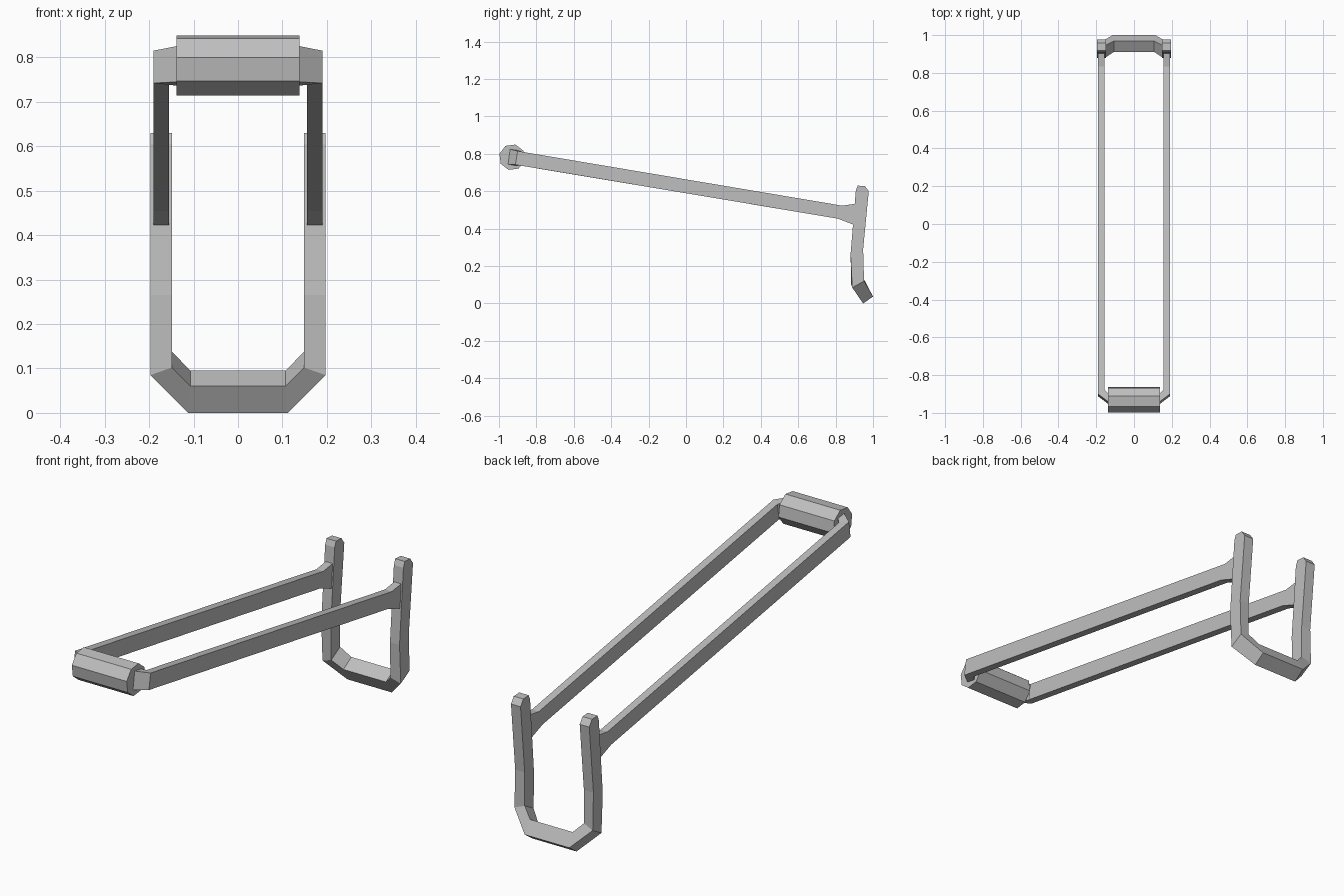
import bpy, bmesh, math
from mathutils import Vector

cube = bpy.data.objects.get("Cube")
if cube:
    bpy.data.objects.remove(cube)

grey = bpy.data.materials.new("plain_grey")
GREY = (0.52, 0.52, 0.52, 1)
grey.use_nodes = True
grey.diffuse_color = GREY
grey.node_tree.nodes["Principled BSDF"].inputs["Base Color"].default_value = GREY


def loft(name, rings):
    """Skin matching cross-sections into one closed, flat-shaded part."""
    bm = bmesh.new()
    loops = [[bm.verts.new(p) for p in ring] for ring in rings]
    for a, b in zip(loops, loops[1:]):
        n = len(a)
        for i in range(n):
            j = (i + 1) % n
            bm.faces.new((a[i], a[j], b[j], b[i]))
    bm.faces.new(loops[0])
    bm.faces.new(loops[-1])
    bmesh.ops.recalc_face_normals(bm, faces=bm.faces[:])
    mesh = bpy.data.meshes.new(name)
    bm.to_mesh(mesh)
    bm.free()
    mesh.materials.append(grey)
    obj = bpy.data.objects.new(name, mesh)
    bpy.context.collection.objects.link(obj)
    return obj


def mirrored(ring):
    return [(-x, y, z) for x, y, z in ring]


# Eight-sided grip, turned slightly to follow the arms
def grip_ring(x):
    angles = [math.radians(30 + 45 * i) for i in range(8)]
    return [(x, -0.93 + 0.07 * math.cos(a), 0.782 + 0.07 * math.sin(a)) for a in angles]

loft("grip", [grip_ring(-0.138), grip_ring(0.138)])


# Side arms: bent into the grip at the front, flared where they meet the hook
def arm_ring(bottom, top):
    return [(0.19, *bottom), (0.19, *top), (0.155, *top), (0.155, *bottom)]

arm = [
    [(0.134, -0.955, 0.745), (0.134, -0.943, 0.826),
     (0.134, -0.900, 0.820), (0.134, -0.910, 0.736)],
    [(0.19, -0.912, 0.742), (0.19, -0.900, 0.815),
     (0.155, -0.890, 0.738), (0.155, -0.878, 0.811)],
    arm_ring((0.81, 0.454), (0.835, 0.523)),
    arm_ring((0.90, 0.42), (0.92, 0.535)),
]
# keep the elbow in the same winding order as the other sections
arm[1] = [arm[1][i] for i in (0, 1, 3, 2)]
loft("left_arm", arm)
loft("right_arm", [mirrored(r) for r in arm])


# U-shaped hook: one square bar running down, across and up again
def post_ring(front, back):
    return [(0.197, *front), (0.149, *front), (0.149, *back), (0.197, *back)]

half = [
    post_ring((0.918, 0.63), (0.957, 0.628)),
    post_ring((0.908, 0.605), (0.977, 0.60)),
    post_ring((0.88, 0.265), (0.947, 0.29)),
    [(0.197, 0.889, 0.085), (0.149, 0.883, 0.102),
     (0.149, 0.947, 0.138), (0.197, 0.952, 0.12)],
    [(0.112, 0.947, 0.0), (0.107, 0.911, 0.06),
     (0.107, 0.968, 0.095), (0.112, 1.0, 0.037)],
]
loft("hook", half + [mirrored(r) for r in reversed(half)])
